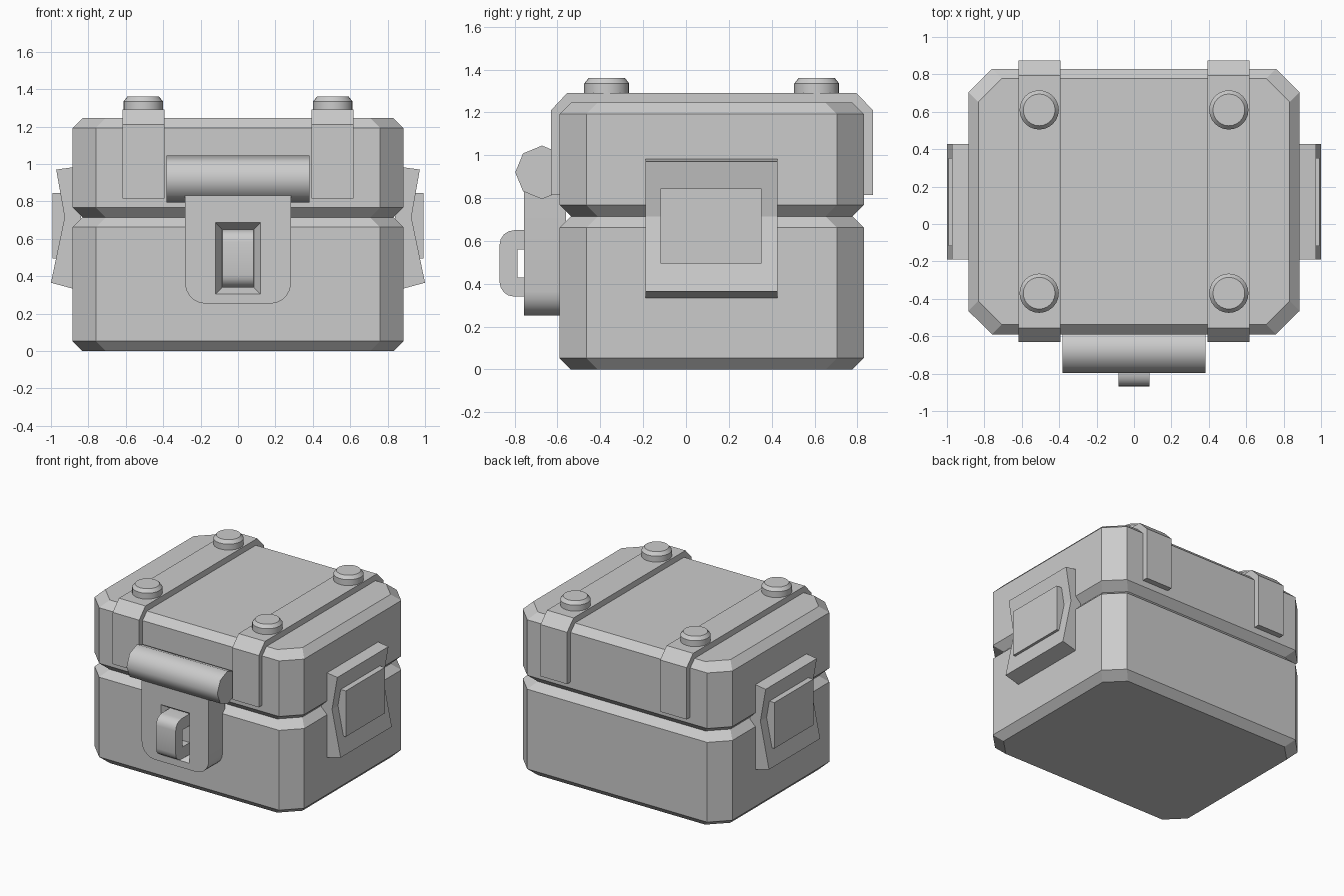
import bpy, bmesh, math

if "Cube" in bpy.data.objects:
    bpy.data.objects.remove(bpy.data.objects["Cube"], do_unlink=True)

grey = bpy.data.materials.new("plain grey")
grey.use_nodes = True
GREY = (0.6, 0.6, 0.6, 1.0)
grey.diffuse_color = GREY
grey.node_tree.nodes["Principled BSDF"].inputs["Base Color"].default_value = GREY


def loft(name, rings, smooth=None):
    """Skin a stack of equal-length point rings and cap both ends."""
    bm = bmesh.new()
    rows = [[bm.verts.new(p) for p in ring] for ring in rings]
    for a, b in zip(rows, rows[1:]):
        n = len(a)
        for i in range(n):
            bm.faces.new((a[i], a[(i + 1) % n], b[(i + 1) % n], b[i]))
    bm.faces.new(rows[0])
    bm.faces.new(rows[-1])
    bmesh.ops.recalc_face_normals(bm, faces=bm.faces[:])
    mesh = bpy.data.meshes.new(name)
    bm.to_mesh(mesh)
    bm.free()
    mesh.materials.append(grey)
    obj = bpy.data.objects.new(name, mesh)
    bpy.context.collection.objects.link(obj)
    if smooth:
        activate(obj)
        bpy.ops.object.shade_smooth_by_angle(angle=math.radians(smooth))
    return obj


def activate(obj):
    bpy.ops.object.select_all(action='DESELECT')
    obj.select_set(True)
    bpy.context.view_layer.objects.active = obj


def prism(name, pts, axis, lo, hi, smooth=None):
    """Extrude a 2D outline along x (pts are y, z) or y (pts are x, z)."""
    if axis == 'x':
        rings = [[(d, a, b) for a, b in pts] for d in (lo, hi)]
    else:
        rings = [[(a, d, b) for a, b in pts] for d in (lo, hi)]
    return loft(name, rings, smooth)


def arc(cx, cz, r, start, end, steps):
    return [(cx + r * math.cos(math.radians(start + (end - start) * i / steps)),
             cz + r * math.sin(math.radians(start + (end - start) * i / steps)))
            for i in range(steps + 1)]


def octagon(inset, z, cut=0.125):
    """Box outline with cut corners at height z."""
    x, y0, y1 = 0.885 - inset, -0.59 + inset, 0.83 - inset
    return [(x - cut, y0, z), (x, y0 + cut, z), (x, y1 - cut, z), (x - cut, y1, z),
            (cut - x, y1, z), (-x, y1 - cut, z), (-x, y0 + cut, z), (cut - x, y0, z)]


# Box halves, chamfered top and bottom
B = 0.053
for name, z0, z1 in (("lower_box", 0.0, 0.715), ("lid", 0.715, 1.245)):
    loft(name, [octagon(B, z0), octagon(0, z0 + B), octagon(0, z1 - B), octagon(B, z1)])

# Lid straps with rivets, and side handles
strap = [(-0.63, 0.815), (-0.63, 1.21), (-0.555, 1.29),
         (0.795, 1.29), (0.873, 1.21), (0.873, 0.815)]
handle = [(0.84, 0.327), (0.885, 0.334), (1.0, 0.365), (0.927, 0.715),
          (0.972, 0.97), (0.885, 0.982), (0.84, 0.985)]
pad = [(0.88, 0.495), (0.993, 0.495), (0.993, 0.845), (0.88, 0.845)]
for s, side in ((1, "left"), (-1, "right")):
    prism(f"{side}_strap", strap, 'x', s * 0.393, s * 0.617)
    for y, end in ((-0.37, "front"), (0.61, "back")):
        rings = [[(px, py, z) for px, py in arc(s * 0.507, y, r, 0, 345, 23)]
                 for r, z in ((0.105, 1.28), (0.105, 1.335), (0.085, 1.36))]
        loft(f"{side}_{end}_rivet", rings, 30)
    prism(f"{side}_handle_plate", [(s * x, z) for x, z in handle], 'y', -0.19, 0.427)
    prism(f"{side}_handle_pad", [(s * x, z) for x, z in pad], 'y', -0.118, 0.352)

# Front hinge barrel
prism("latch_barrel", arc(-0.672, 0.92, 0.125, 0, 315, 7), 'x', -0.383, 0.383, 50)

# Latch plate with rounded lower corners and a tapered recess
outline = ([(0.283, 0.9), (-0.283, 0.9)] + arc(-0.173, 0.363, 0.11, 180, 270, 5)
           + arc(0.173, 0.363, 0.11, 270, 360, 5))
plate = prism("latch_plate", outline, 'y', -0.757, -0.56)


def slot(y, grow):
    x, z0, z1 = 0.085 + grow, 0.34 - grow, 0.65 + grow
    return [(-x, y, z0), (x, y, z0), (x, y, z1), (-x, y, z1)]


cutter = loft("recess_cutter", [slot(-0.792, 0.059), slot(-0.70, 0.0)])
cutter.hide_render = True
activate(plate)
mod = plate.modifiers.new("recess", 'BOOLEAN')
mod.operation = 'DIFFERENCE'
mod.solver = 'EXACT'
mod.object = cutter
bpy.ops.object.modifier_apply(modifier=mod.name)
bpy.data.objects.remove(cutter, do_unlink=True)
activate(plate)
bpy.ops.object.shade_smooth_by_angle(angle=math.radians(25))

# Staple loop standing out of the recess
outer = [(-0.69, 0.65)] + arc(-0.802, 0.582, 0.068, 90, 180, 4) \
    + arc(-0.802, 0.408, 0.068, 180, 270, 4) + [(-0.69, 0.34)]
inner = [(-0.69, 0.43), (-0.787, 0.43), (-0.787, 0.56), (-0.69, 0.56)]
prism("latch_staple", outer + inner, 'x', -0.083, 0.083, 30)
